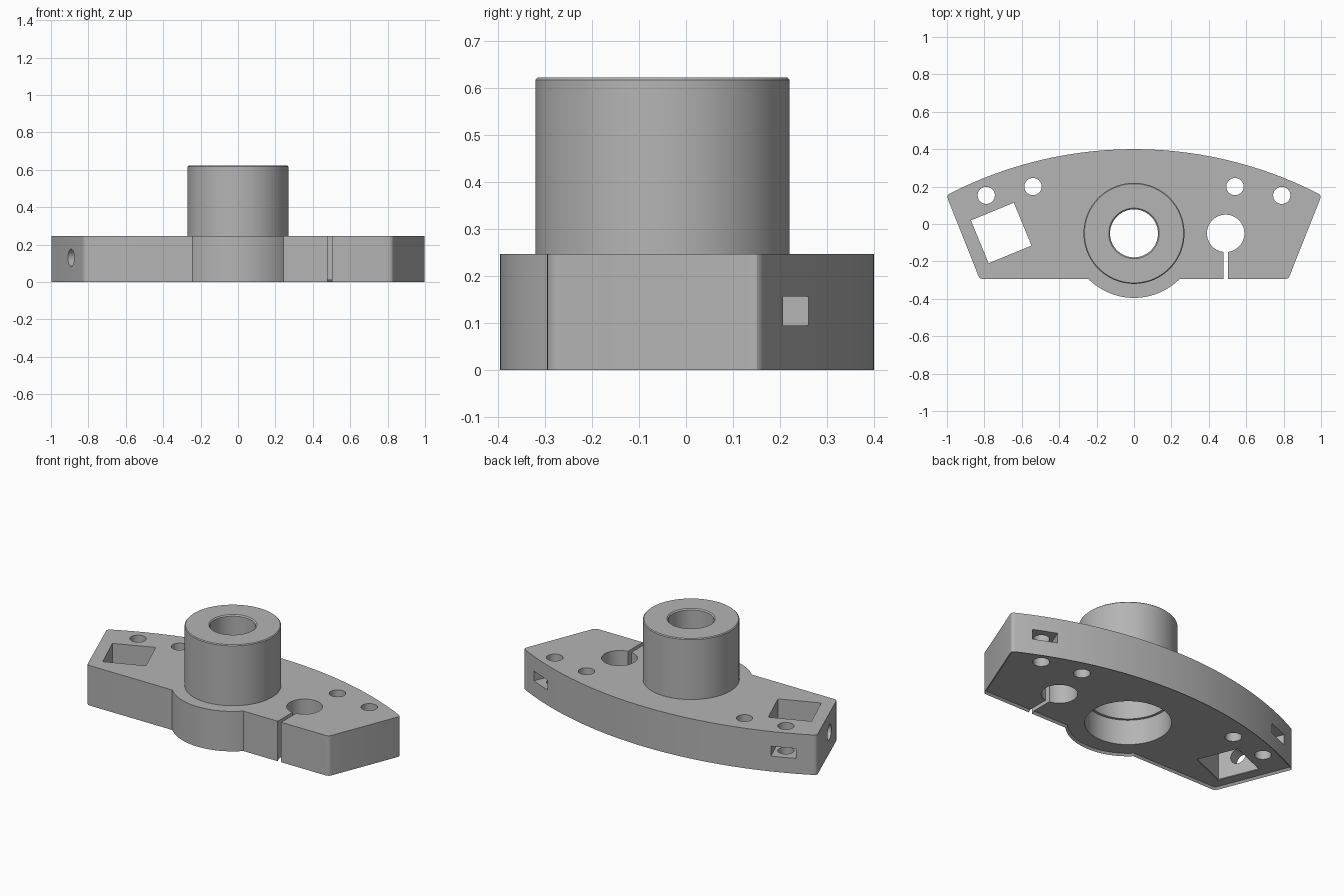
import bpy, bmesh
from math import cos, sin, radians, atan2, sqrt, pi
from mathutils import Vector, Matrix

old = bpy.data.objects.get("Cube")
if old:
    bpy.data.objects.remove(old, do_unlink=True)

grey = bpy.data.materials.new("matte_grey")
grey.use_nodes = True
GREY = (0.46, 0.46, 0.46, 1)
grey.diffuse_color = GREY
grey.node_tree.nodes["Principled BSDF"].inputs["Base Color"].default_value = GREY


def arc(cx, cy, r, a0, a1, n):
    """Points along an arc, angles in radians, both ends included."""
    return [(cx + r * cos(a0 + (a1 - a0) * i / n),
             cy + r * sin(a0 + (a1 - a0) * i / n)) for i in range(n + 1)]


def circle(cx, cy, r, n=96):
    return arc(cx, cy, r, 0, 2 * pi, n)[:-1]


def rectangle(centre, axis, lo, hi, half_width):
    """Rectangle that runs from lo to hi along axis."""
    c, a = Vector(centre), Vector(axis).normalized()
    side = Vector((-a.y, a.x)) * half_width
    return [tuple(p) for p in (c + a * lo - side, c + a * hi - side,
                               c + a * hi + side, c + a * lo + side)]


def loft(name, layers, chamfer=0, matrix=None):
    """Solid through a stack of (outline, z) layers, with optional bottom chamfer."""
    bm = bmesh.new()
    rings = [[bm.verts.new((x, y, z)) for x, y in pts] for pts, z in layers]
    n = len(rings[0])
    bottom = bm.faces.new(rings[0][::-1])
    bm.faces.new(rings[-1])
    for low, high in zip(rings, rings[1:]):
        for i in range(n):
            j = (i + 1) % n
            bm.faces.new((low[i], low[j], high[j], high[i]))
    bmesh.ops.recalc_face_normals(bm, faces=bm.faces)
    if chamfer:
        rim = list(bottom.verts)
        bmesh.ops.inset_region(bm, faces=[bottom], thickness=chamfer,
                               use_even_offset=True)
        for v in rim:
            v.co.z += chamfer
    if matrix:
        bm.transform(matrix)
    mesh = bpy.data.meshes.new(name)
    bm.to_mesh(mesh)
    bm.free()
    obj = bpy.data.objects.new(name, mesh)
    bpy.context.collection.objects.link(obj)
    mesh.materials.append(grey)
    return obj


def combine(target, other, operation):
    """Apply a boolean and discard the helper."""
    other.hide_render = True
    mod = target.modifiers.new("boolean", 'BOOLEAN')
    mod.object, mod.operation, mod.solver = other, operation, 'EXACT'
    bpy.context.view_layer.objects.active = target
    bpy.ops.object.modifier_apply(modifier=mod.name)
    bpy.data.objects.remove(other, do_unlink=True)


def fillet(prev, corner, following, d=0.02, n=4):
    """Round a corner between two neighbouring points."""
    c = Vector(corner)
    a = c + (Vector(prev) - c).normalized() * d
    b = c + (Vector(following) - c).normalized() * d
    return [tuple(a * (1 - t) ** 2 + c * 2 * t * (1 - t) + b * t * t)
            for t in (i / n for i in range(n + 1))]


TOP = 0.247
HUB_Y = -0.05
FRONT = -0.295
BOSS_R = 0.345

# plate outline: curved back, slanted ends, round boss at the front
back_r = 2.163
back_y = 0.4 - back_r
end_angle = atan2(0.157 - back_y, 1.005)
back = arc(0, back_y, back_r, end_angle, pi - end_angle, 80)
front_left, front_right = (0.825, FRONT), (-0.825, FRONT)
boss_angle = atan2(FRONT - HUB_Y, sqrt(BOSS_R ** 2 - (FRONT - HUB_Y) ** 2))
boss = arc(0, HUB_Y, BOSS_R, -pi - boss_angle, boss_angle, 32)
outline = (fillet(front_left, back[0], back[1])
           + back[1:-1]
           + fillet(back[-2], back[-1], front_right)
           + fillet(back[-1], front_right, boss[0])
           + boss
           + fillet(boss[-1], front_left, back[0]))
plate = loft("mounting_plate", [(outline, 0), (outline, TOP)], chamfer=0.012)

# raised hub
hub = loft("hub", [(circle(0, HUB_Y, r), z)
                   for r, z in ((0.27, 0.1), (0.27, 0.617), (0.265, 0.622))])
combine(plate, hub, 'UNION')

# stepped bore
steps = ((0.237, -0.1), (0.237, 0.165), (0.222, 0.165), (0.222, 0.4),
         (0.128, 0.4), (0.128, 0.615), (0.138, 0.625), (0.138, 0.7))
combine(plate, loft("bore_cutter", [(circle(0, HUB_Y, r), z) for r, z in steps]),
        'DIFFERENCE')


def cut_through(pts):
    combine(plate, loft("cutter", [(pts, -0.1), (pts, 0.4)]), 'DIFFERENCE')


# screw holes and nut slots at both ends
for side in (1, -1):
    cut_through(circle(side * 0.79, 0.153, 0.046, 48))
    cut_through(circle(side * 0.54, 0.2, 0.046, 48))
    slot = rectangle((side * 0.795, 0.15), (side * 0.386, 0.922), -0.07, 0.2, 0.0715)
    combine(plate, loft("slot_cutter", [(slot, 0.095), (slot, 0.156)]), 'DIFFERENCE')

# clamp hole with its slit
cut_through(circle(0.49, HUB_Y, 0.1, 64))
cut_through(rectangle((0.49, HUB_Y), (0, -1), 0.05, 0.4, 0.012))

# square pocket, flared at the bottom
tilt = radians(22.4)
axis = (cos(tilt), sin(tilt))
centre = (-0.71, -0.048)


def square(half):
    return rectangle(centre, axis, -half, half, half)


combine(plate, loft("pocket_cutter", [(square(0.138), -0.001), (square(0.124), 0.015),
                                      (square(0.124), 0.4)]), 'DIFFERENCE')

# side hole from the slanted end into the pocket
aim = Vector((-axis[0], -axis[1], 0))
place = (Matrix.Translation((centre[0], centre[1] - 0.002, 0.13))
         @ aim.to_track_quat('Z', 'Y').to_matrix().to_4x4())
disc = circle(0, 0, 0.046, 48)
combine(plate, loft("side_hole_cutter", [(disc, 0.05), (disc, 0.4)], matrix=place),
        'DIFFERENCE')

# smooth curves, crisp edges
bpy.ops.object.select_all(action='DESELECT')
plate.select_set(True)
bpy.context.view_layer.objects.active = plate
bpy.ops.object.shade_smooth_by_angle(angle=radians(25))
